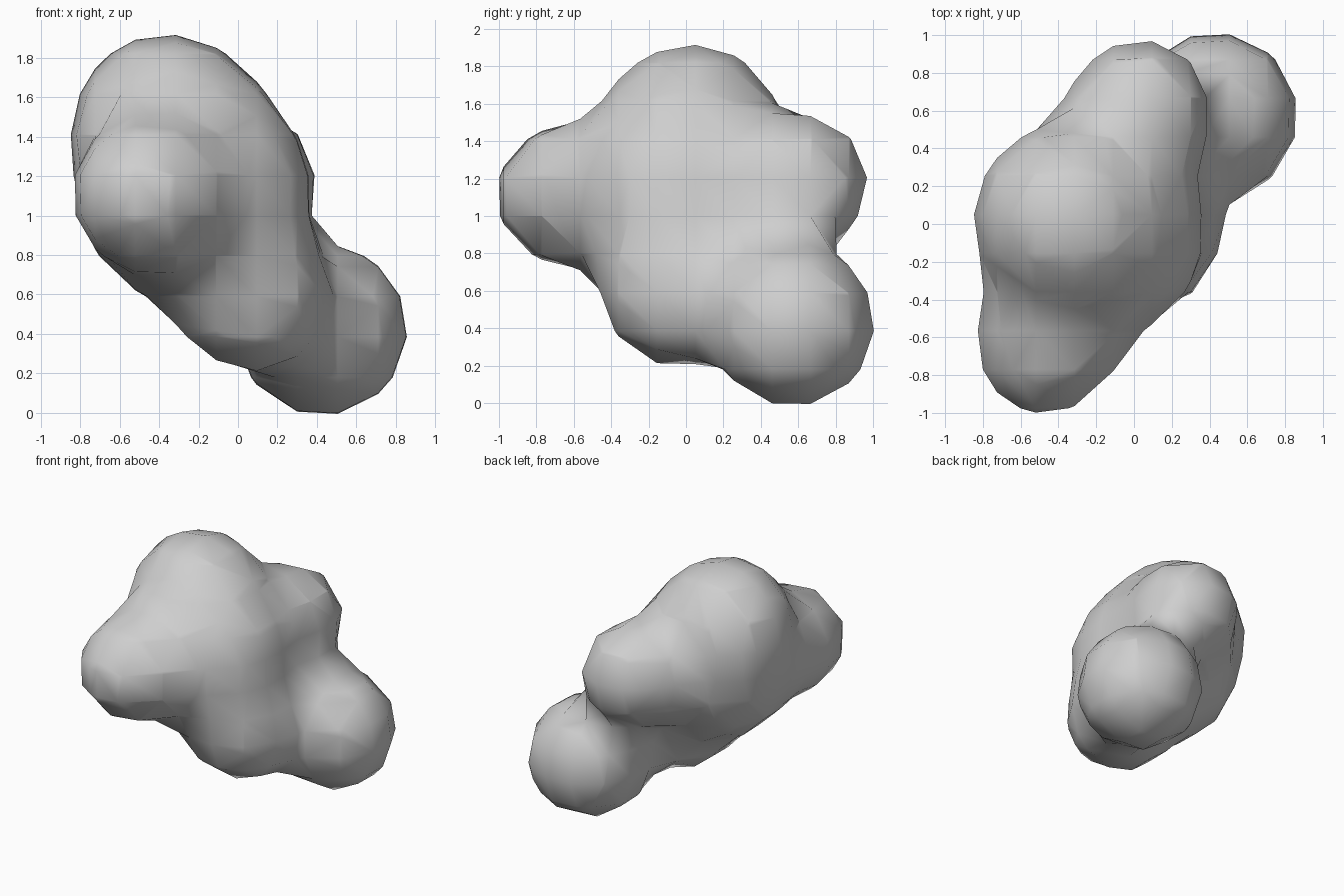
import bpy
from mathutils import Vector

cube = bpy.data.objects.get("Cube")
if cube:
    bpy.data.objects.remove(cube, do_unlink=True)

# One plain grey for the whole body
grey = bpy.data.materials.new("mid_grey")
grey.use_nodes = True
grey.diffuse_color = (0.62, 0.62, 0.62, 1)
for node in grey.node_tree.nodes:
    if node.type == 'BSDF_PRINCIPLED':
        node.inputs["Base Color"].default_value = grey.diffuse_color

# Lobes that melt together: centre and radius of influence
lobes = {
    "core": ((-0.22, -0.04, 1.12), 1.025),
    "top": ((-0.385, 0.045, 1.503), 0.68),
    "front": ((-0.475, -0.66, 1.11), 0.615),
    "back": ((0.035, 0.62, 1.18), 0.615),
    "underside": ((0.09, -0.06, 0.555), 0.615),
    "low_back": ((0.425, 0.57, 0.42), 0.769),
}

# Coarse sampling gives the faceted outline
origin = Vector((-0.0075, -0.0525, 1.1025))
field = bpy.data.metaballs.new("lobe_field")
field.resolution = field.render_resolution = 0.205
field.threshold = 0.6
for centre, radius in lobes.values():
    lobe = field.elements.new(type='BALL')
    lobe.co = Vector(centre) - origin
    lobe.radius = radius
    lobe.stiffness = 2
source = bpy.data.objects.new("lobe_source", field)
source.location = origin
bpy.context.collection.objects.link(source)
bpy.context.view_layer.update()

# Turn the field into a plain mesh
graph = bpy.context.evaluated_depsgraph_get()
mesh = bpy.data.meshes.new_from_object(source.evaluated_get(graph))
mesh.name = "blob_body"
bpy.data.objects.remove(source, do_unlink=True)
bpy.data.metaballs.remove(field)

body = bpy.data.objects.new("blob_body", mesh)
body.location = origin
bpy.context.collection.objects.link(body)
mesh.materials.clear()
mesh.materials.append(grey)
for face in mesh.polygons:
    face.material_index = 0
    face.use_smooth = True
